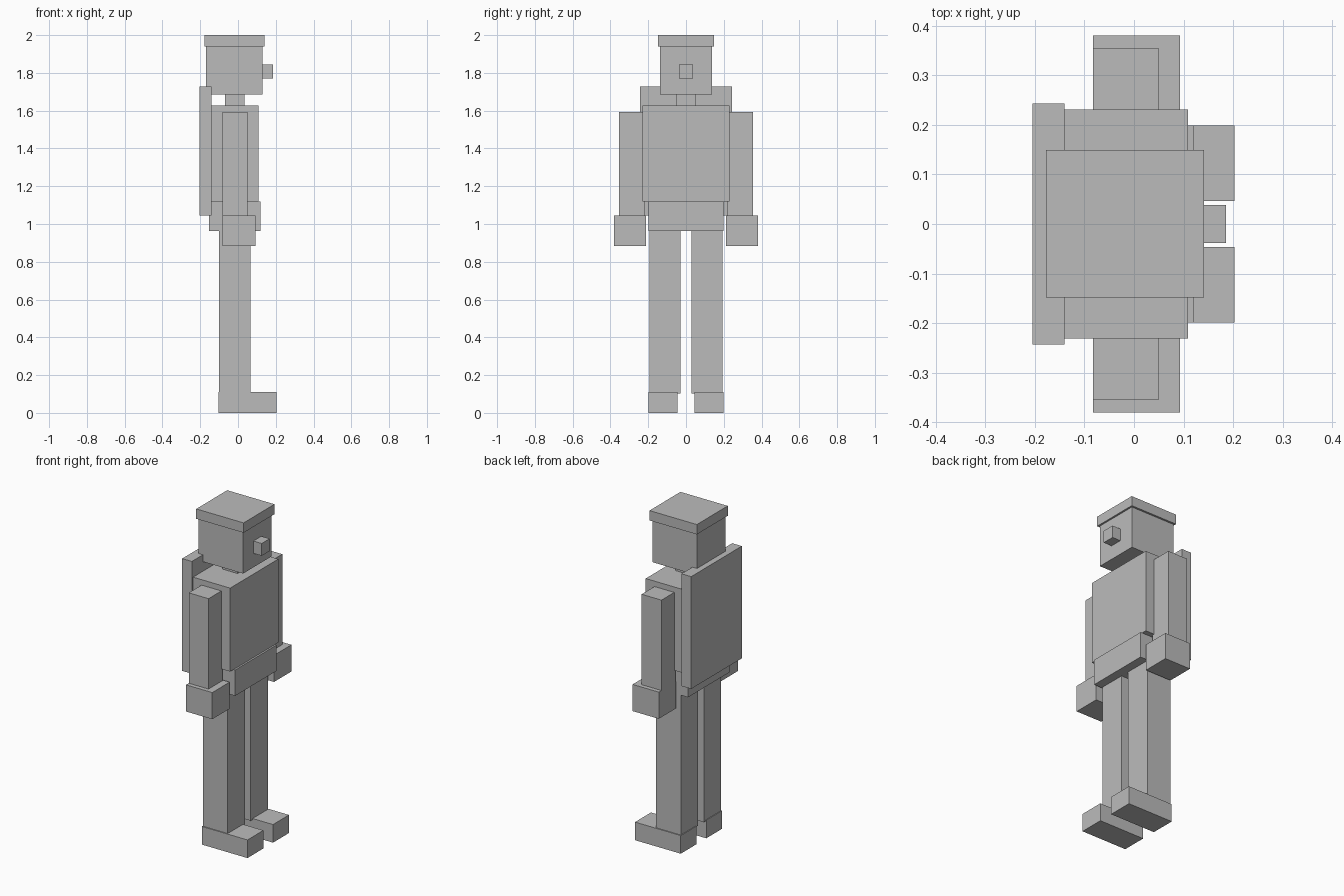
import bpy

if "Cube" in bpy.data.objects:
    bpy.data.objects.remove(bpy.data.objects["Cube"])

grey = bpy.data.materials.new("plain grey")
grey.diffuse_color = (0.5, 0.5, 0.5, 1)
grey.use_nodes = True
grey.node_tree.nodes["Principled BSDF"].inputs["Base Color"].default_value = grey.diffuse_color


def box(name, x, y, z):
    """Box spanning the given (min, max) range on each axis."""
    bpy.ops.mesh.primitive_cube_add(size=1, location=[sum(r) / 2 for r in (x, y, z)])
    ob = bpy.context.object
    ob.name = name
    ob.scale = [r[1] - r[0] for r in (x, y, z)]
    bpy.ops.object.transform_apply(location=False, rotation=False, scale=True)
    ob.data.materials.append(grey)
    return ob


def pair(name, x, y, z):
    """The same box on both sides of the body."""
    box("left_" + name, x, y, z)
    box("right_" + name, x, (-y[1], -y[0]), z)


# Head, cap, nose and neck (the figure looks along +x)
box("cap", (-0.177, 0.141), (-0.148, 0.149), (1.94, 2.0))
box("head", (-0.17, 0.13), (-0.137, 0.137), (1.685, 1.94))
box("nose", (0.13, 0.186), (-0.038, 0.038), (1.77, 1.845))
box("neck", (-0.068, 0.034), (-0.052, 0.052), (1.627, 1.685))

# Body, hips and flat back panel
box("torso", (-0.14, 0.109), (-0.231, 0.231), (1.12, 1.627))
box("hips", (-0.153, 0.12), (-0.199, 0.199), (0.963, 1.12))
box("back_panel", (-0.205, -0.14), (-0.243, 0.243), (1.045, 1.727))

# Limbs
pair("arm", (-0.083, 0.05), (0.22, 0.354), (1.045, 1.594))
pair("hand", (-0.083, 0.093), (0.213, 0.38), (0.883, 1.045))
pair("leg", (-0.1, 0.066), (0.028, 0.193), (0.103, 0.963))
pair("shoe", (-0.104, 0.203), (0.046, 0.199), (0.0, 0.11))
